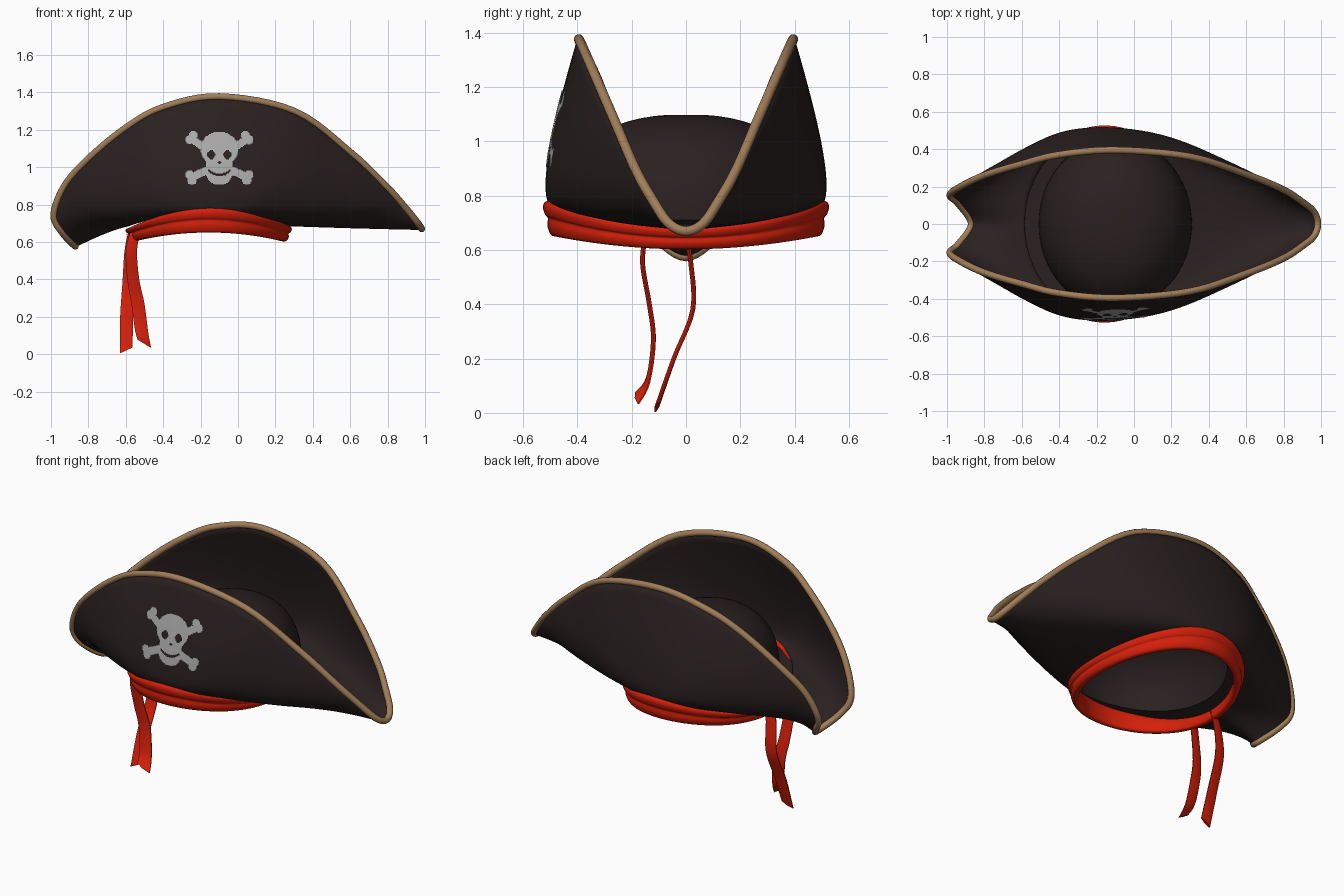
import bpy, bmesh, math
from mathutils import Vector
from mathutils.bvhtree import BVHTree

if "Cube" in bpy.data.objects:
    bpy.data.objects.remove(bpy.data.objects["Cube"])


def material(name, rgb):
    m = bpy.data.materials.new(name)
    m.diffuse_color = (*rgb, 1)
    m.use_nodes = True
    m.node_tree.nodes["Principled BSDF"].inputs["Base Color"].default_value = m.diffuse_color
    return m


FELT = material("dark felt", (0.023, 0.0145, 0.0142))
RED = material("red cloth", (0.66, 0.014, 0.003))
TAN = material("tan braid", (0.36, 0.21, 0.1))
GREY = material("grey paint", (0.41, 0.41, 0.41))


def make(name, verts, faces, mat, angle=60):
    bm = bmesh.new()
    vs = [bm.verts.new(v) for v in verts]
    for f in faces:
        bm.faces.new([vs[i] for i in f])
    bmesh.ops.remove_doubles(bm, verts=bm.verts, dist=1e-5)
    bmesh.ops.recalc_face_normals(bm, faces=bm.faces)
    me = bpy.data.meshes.new(name)
    bm.to_mesh(me)
    bm.free()
    me.materials.append(mat)
    ob = bpy.data.objects.new(name, me)
    bpy.context.collection.objects.link(ob)
    bpy.ops.object.select_all(action='DESELECT')
    ob.select_set(True)
    bpy.context.view_layer.objects.active = ob
    bpy.ops.object.shade_smooth_by_angle(angle=math.radians(angle))
    return ob


def loft(rows, wrap_rows=False, caps=False):
    """Join closed rings of equal length into verts and faces."""
    n, k = len(rows[0]), len(rows)
    faces = []
    for r in range(k if wrap_rows else k - 1):
        a, b = r * n, (r + 1) % k * n
        faces += [(a + i, a + (i + 1) % n, b + (i + 1) % n, b + i) for i in range(n)]
    if caps:
        faces += [tuple(range(n)), tuple(range((k - 1) * n, k * n))]
    return [p for row in rows for p in row], faces


def spline(pts, steps, cyclic):
    """Catmull-Rom through points of any dimension."""
    n, out = len(pts), []
    get = (lambda i: pts[i % n]) if cyclic else (lambda i: pts[max(0, min(n - 1, i))])
    for i in range(n if cyclic else n - 1):
        for s in range(steps):
            t = s / steps
            out.append([0.5 * (2 * b + (c - a) * t + (2 * a - 5 * b + 4 * c - d) * t * t
                               + (3 * b - a - 3 * c + d) * t ** 3)
                        for a, b, c, d in zip(get(i - 1), get(i), get(i + 1), get(i + 2))])
    return out if cyclic else out + [list(pts[-1])]


def head_ring(a):
    return (-0.155 + 0.43 * math.cos(a), 0.495 * math.sin(a), 0.69 + 0.075 * math.sin(a) ** 2)


# Brim: rim point, mid control point, angle on the head opening (one half)
HALF = [
    (.982, 0, .67, .60, 0, .678, 0),
    (.962, .065, .70, .62, .09, .678, 10),
    (.897, .12, .78, .62, .20, .685, 22),
    (.795, .185, .895, .60, .29, .70, 35),
    (.60, .265, 1.08, .46, .40, .74, 50),
    (.30, .36, 1.30, .20, .515, .80, 70),
    (-.10, .395, 1.377, -.13, .555, .83, 90),
    (-.40, .37, 1.32, -.42, .545, .81, 108),
    (-.60, .32, 1.21, -.62, .46, .77, 124),
    (-.80, .26, 1.045, -.74, .36, .72, 138),
    (-.927, .20, .90, -.79, .29, .69, 150),
    (-.985, .155, .745, -.78, .20, .67, 162),
    (-.94, .11, .65, -.75, .11, .665, 170),
    (-.87, 0, .577, -.70, 0, .665, 180)]
ctrl = [h[:6] + head_ring(math.radians(h[6])) for h in HALF]
flip = (1, -1, 1) * 3
ctrl += [tuple(c * f for c, f in zip(p, flip)) for p in ctrl[-2:0:-1]]
cols = [(Vector(c[:3]), Vector(c[3:6]), Vector(c[6:])) for c in spline(ctrl, 6, True)]
rows = []
for j in range(19):
    t = j / 18
    rows.append([i * (1 - t) ** 2 + m * 2 * t * (1 - t) + r * t * t for r, m, i in cols])
bv, bf = loft(rows)
brim = make("brim", bv, bf, FELT)
sol = brim.modifiers.new("thickness", 'SOLIDIFY')
sol.thickness, sol.offset = 0.012, 0

# Braid along the rim
cu = bpy.data.curves.new("rim_braid", 'CURVE')
cu.dimensions = '3D'
cu.bevel_depth, cu.bevel_resolution = 0.0185, 3
sp = cu.splines.new('POLY')
sp.points.add(len(cols) - 1)
for p, c in zip(sp.points, cols):
    p.co = (*c[0], 1)
sp.use_cyclic_u = True
cu.materials.append(TAN)
braid = bpy.data.objects.new("rim_braid", cu)
bpy.context.collection.objects.link(braid)
bpy.ops.object.select_all(action='DESELECT')
braid.select_set(True)
bpy.context.view_layer.objects.active = braid
bpy.ops.object.convert(target='MESH')
bpy.ops.object.shade_smooth_by_angle(angle=math.radians(60))

# Crown: flattened dome rising from the head opening
N = 64
angs = [2 * math.pi * i / N for i in range(N)]
rows = [[head_ring(a) for a in angs]]
for j in range(15):
    q = j / 15 * math.pi / 2
    r, h = math.cos(q) ** (2 / 2.3), math.sin(q) ** (2 / 2.3)
    rows.append([(-0.1 + 0.41 * r * math.cos(a), 0.46 * r * math.sin(a),
                  (0.71 + 0.06 * math.sin(a) ** 2) * (1 - h) + 1.1 * h) for a in angs])
v, f = loft(rows)
f.append(tuple(range(len(v) - N, len(v))))
make("crown", v, f, FELT)

# Head band: two cloth folds swept around the opening
PROFILE = [(-.02, -.85), (0, -1), (.014, -.85), (.024, -.4), (.022, 0), (.032, .2),
           (.04, .65), (.03, 1), (-.005, .95), (-.02, .2)]
rows = []
for d, u in spline(PROFILE, 3, True):
    rows.append([(-0.157 + (0.405 + d) * math.cos(a), (0.487 + d) * math.sin(a),
                  0.643 + 0.075 * math.sin(a) ** 2 + u * (0.04 + 0.027 * math.sin(a) ** 2)
                  - 0.006 * (1 - math.cos(a)) * max(u, 0))
                 for a in angs])
make("head_band", *loft(rows, wrap_rows=True), RED)


# Ribbon tails: path points (x, y, z, half width, end slant)
def ribbon(name, pts):
    rings = []
    for x, y, z, w, s in spline(pts, 5, False):
        rings.append([(x + a * w, y + b * 0.009 + a * 0.005, z + a * s)
                      for a, b in ((-1, -.3), (0, -1), (1, -.3), (1, .3), (0, 1), (-1, .3))])
    make(name, *loft(rings, caps=True), RED, 50)


ribbon("ribbon_tail_back", [(-.56, .0, .65, .028, 0), (-.577, .018, .55, .03, 0),
                            (-.585, .025, .38, .033, 0), (-.595, -.045, .2, .035, 0),
                            (-.598, -.108, .02, .034, .016)])
ribbon("ribbon_tail_front", [(-.55, -.15, .65, .028, 0), (-.57, -.16, .55, .03, 0),
                             (-.56, -.135, .4, .032, 0), (-.535, -.12, .27, .035, 0),
                             (-.515, -.14, .12, .036, -.01), (-.5, -.18, .055, .036, -.022)])


# Skull and crossed bones: a thin plate laid over the front flap
def near_segment(x, z, a, b, r):
    p, a, b = Vector((x, z)), Vector(a), Vector(b)
    t = max(0, min(1, (p - a).dot(b - a) / (b - a).length_squared))
    return (p - a - (b - a) * t).length < r


def painted(x, z):
    x += 0.1
    ax = abs(x)
    ell = lambda u, w, cx, cz, rx, rz: ((u - cx) / rx) ** 2 + ((w - cz) / rz) ** 2 < 1
    if ell(ax, z, .043, 1.065, .021, .024) or ell(x, z, 0, 1.022, .008, .01):
        return False
    if ax < .06 and abs(z - (.957 + 7 * ax * ax)) < .007:
        return False
    if ell(x, z, 0, 1.095, .1, .092) or ell(x, z, 0, .967, .07, .064):
        return True
    if ax < .072 and .97 < z < 1.05:
        return True
    bones = near_segment(ax, z, (0, 1.05), (.145, 1.145), .02) or \
        near_segment(ax, z, (0, 1.01), (.145, .945), .021)
    knobs = any(math.hypot(ax - kx, z - kz) < .024 for kx, kz in
                ((.137, 1.168), (.157, 1.145), (.158, .957), (.145, .928)))
    return bones or knobs


tree = BVHTree.FromPolygons(bv, bf)
step, x0, z0 = 0.005, -0.29, 0.89
grid, verts, faces = {}, [], []


def corner(i, k):
    if (i, k) not in grid:
        hit, nor, _, _ = tree.ray_cast(Vector((x0 + i * step, -2, z0 + k * step)), Vector((0, 1, 0)))
        grid[i, k] = len(verts)
        verts.append(hit + nor * (0.01 if nor.y < 0 else -0.01))
    return grid[i, k]


for i in range(78):
    for k in range(64):
        if painted(x0 + (i + .5) * step, z0 + (k + .5) * step):
            faces.append([corner(i, k), corner(i + 1, k), corner(i + 1, k + 1), corner(i, k + 1)])
plate = make("skull_emblem", verts, faces, GREY)
bm = bmesh.new()
bm.from_mesh(plate.data)
if sum(fc.normal.y for fc in bm.faces) > 0:
    bmesh.ops.reverse_faces(bm, faces=bm.faces)
bm.to_mesh(plate.data)
bm.free()
